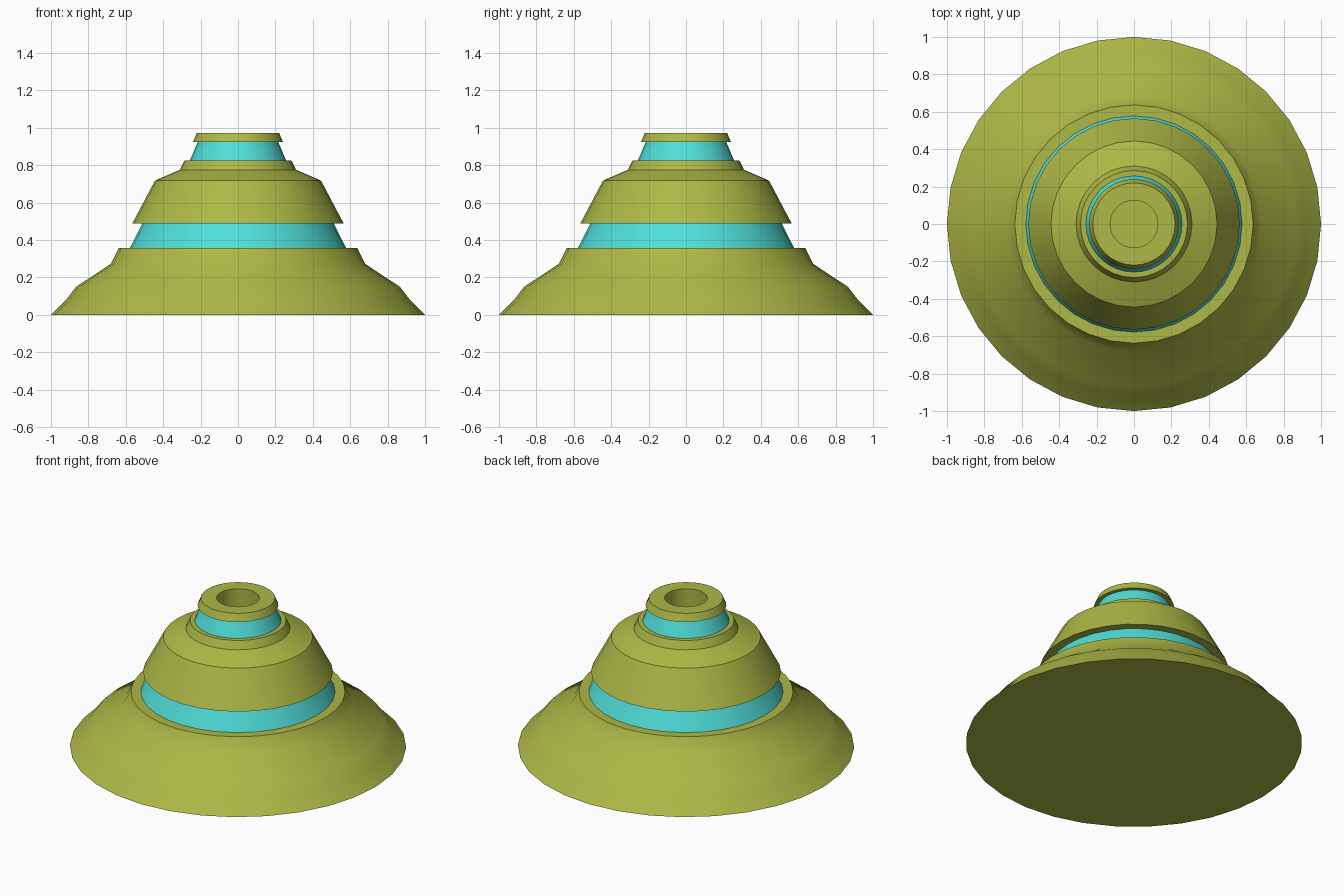
import bpy, bmesh, math

if "Cube" in bpy.data.objects:
    bpy.data.objects.remove(bpy.data.objects["Cube"])

SIDES = 32

def material(name, rgb):
    m = bpy.data.materials.new(name)
    m.diffuse_color = (*rgb, 1)
    m.use_nodes = True
    m.node_tree.nodes["Principled BSDF"].inputs["Base Color"].default_value = m.diffuse_color
    return m

olive = material("olive_green", (0.42, 0.48, 0.06))
cyan = material("bright_cyan", (0.08, 0.74, 0.70))

def lathe(name, profile, mat, cap_start=False, cap_end=False):
    """Revolve (radius, z) points around z; profile runs upward on the outside."""
    bm = bmesh.new()
    rings = [[bm.verts.new((r * math.cos(math.tau * j / SIDES),
                            r * math.sin(math.tau * j / SIDES), z))
              for j in range(SIDES)] for r, z in profile]
    for a, b in zip(rings, rings[1:]):
        for j in range(SIDES):
            k = (j + 1) % SIDES
            bm.faces.new((a[j], a[k], b[k], b[j]))
    if cap_start:
        bm.faces.new(rings[0][::-1])
    if cap_end:
        bm.faces.new(rings[-1])
    me = bpy.data.meshes.new(name)
    bm.to_mesh(me)
    bm.free()
    me.materials.append(mat)
    ob = bpy.data.objects.new(name, me)
    bpy.context.collection.objects.link(ob)
    bpy.ops.object.select_all(action='DESELECT')
    ob.select_set(True)
    bpy.context.view_layer.objects.active = ob
    bpy.ops.object.shade_smooth_by_angle(angle=math.radians(30))
    return ob

# Wide flared base with flat ledge on top
lathe("base_skirt", [(1, 0), (0.92, 0.08), (0.866, 0.15), (0.68, 0.273),
                     (0.637, 0.358), (0.578, 0.358)], olive, cap_start=True)
# Lower cyan band
lathe("lower_band", [(0.578, 0.358), (0.512, 0.489)], cyan)
# Middle dome: overhanging lip, slope, shoulder and collar
lathe("middle_dome", [(0.512, 0.489), (0.565, 0.489), (0.444, 0.718), (0.31, 0.776),
                      (0.286, 0.826), (0.257, 0.826)], olive)
# Upper cyan band
lathe("upper_band", [(0.257, 0.826), (0.215, 0.925)], cyan)
# Top ring with a central hole
lathe("top_ring", [(0.215, 0.925), (0.24, 0.925), (0.22, 0.973),
                   (0.127, 0.973), (0.127, 0.78)], olive, cap_end=True)
